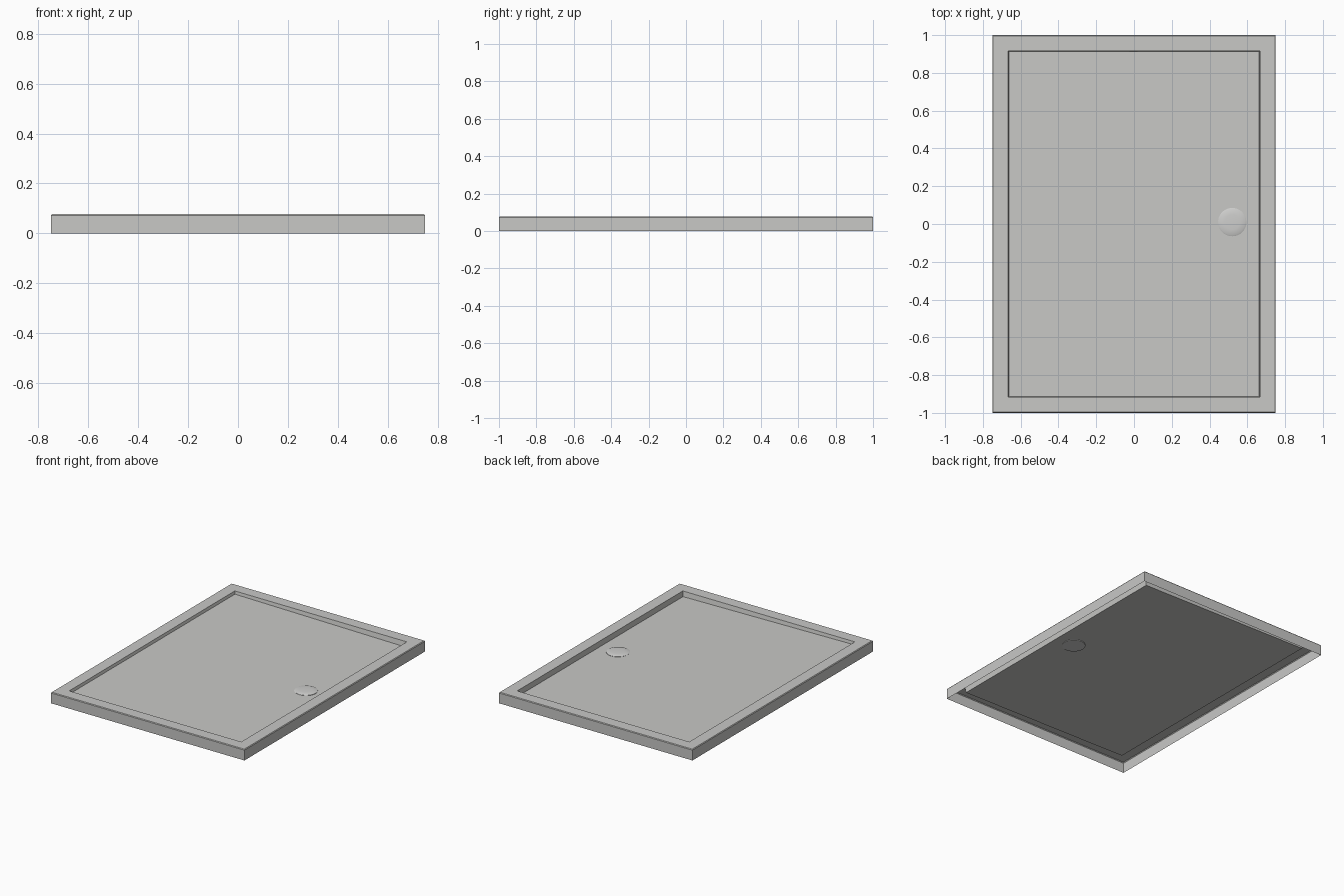
import bpy, bmesh, math

cube = bpy.data.objects.get("Cube")
if cube:
    bpy.data.objects.remove(cube, do_unlink=True)


def make_material(name, color):
    mat = bpy.data.materials.new(name)
    mat.use_nodes = True
    mat.diffuse_color = color
    mat.node_tree.nodes["Principled BSDF"].inputs["Base Color"].default_value = color
    return mat


def make_object(name, bm, mat):
    mesh = bpy.data.meshes.new(name)
    bm.to_mesh(mesh)
    bm.free()
    mesh.materials.append(mat)
    obj = bpy.data.objects.new(name, mesh)
    bpy.context.collection.objects.link(obj)
    return obj


def bridge(bm, lower, upper):
    n = len(lower)
    for i in range(n):
        j = (i + 1) % n
        bm.faces.new((lower[i], lower[j], upper[j], upper[i]))


tray_grey = make_material("tray grey", (0.58, 0.58, 0.565, 1))
drain_grey = make_material("drain grey", (0.62, 0.62, 0.61, 1))

HEIGHT = 0.077
DRAIN_X, DRAIN_Y = 0.52, 0.01


def floor_z(x):
    # the basin floor falls gently towards the drain end
    return HEIGHT - 0.028 - 0.013 * x


# Tray: open-bottomed shell with skirt, eased top edge, flat rim and basin
bm = bmesh.new()
loops = []
for hx, hy, z in [(0.75, 1, 0), (0.75, 1, HEIGHT - 0.005),
                  (0.746, 0.996, HEIGHT), (0.667, 0.917, HEIGHT),
                  (0.662, 0.912, None)]:
    corners = [(-hx, -hy), (hx, -hy), (hx, hy), (-hx, hy)]
    loops.append([bm.verts.new((x, y, floor_z(x) if z is None else z))
                  for x, y in corners])
for lower, upper in zip(loops, loops[1:]):
    bridge(bm, lower, upper)
bm.faces.new(loops[-1])
make_object("shower_tray", bm, tray_grey)

# Drain cover: shallow dome, with its underside showing below the floor
bm = bmesh.new()
SIDES = 40
base = floor_z(DRAIN_X)
rings = []
for r, h in [(0.075, -0.005), (0.075, 0.002), (0.068, 0.005), (0.04, 0.008)]:
    rings.append([bm.verts.new((DRAIN_X + r * math.cos(math.tau * i / SIDES),
                                DRAIN_Y + r * math.sin(math.tau * i / SIDES),
                                base + h)) for i in range(SIDES)])
for lower, upper in zip(rings, rings[1:]):
    bridge(bm, lower, upper)
bm.faces.new(rings[-1])
bm.faces.new(rings[0][::-1])
drain = make_object("drain_cover", bm, drain_grey)

bpy.ops.object.select_all(action="DESELECT")
drain.select_set(True)
bpy.context.view_layer.objects.active = drain
bpy.ops.object.shade_smooth_by_angle(angle=math.radians(35))
